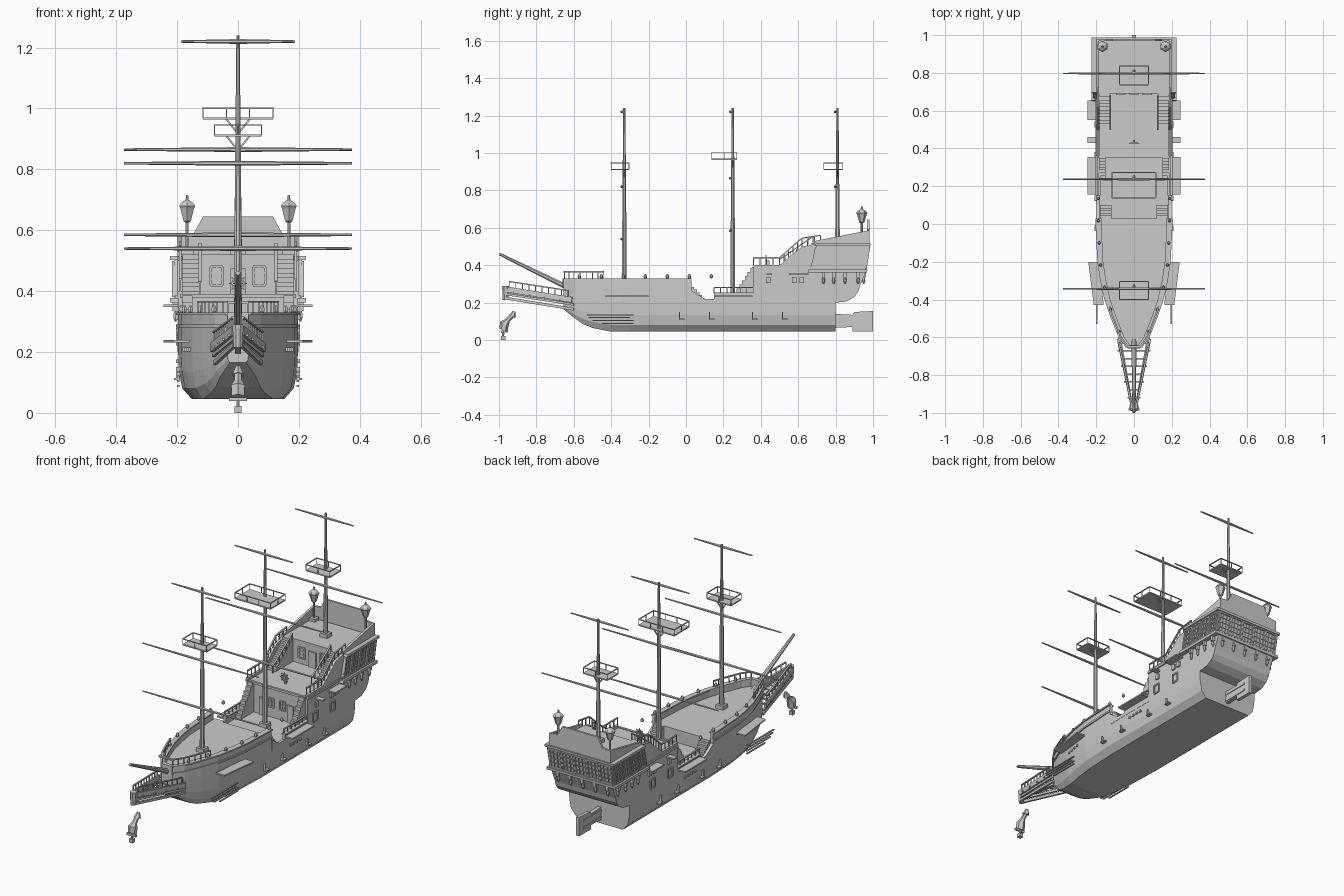
import bpy, bmesh, math
from mathutils import Vector

OUT = [(-.655, .035), (-.6, .075), (-.5, .115), (-.4, .15), (-.3, .172), (-.2, .187), (0, .197), (1, .197)]

def hw(y):
    """half width of the hull at y"""
    for (a, wa), (b, wb) in zip(OUT, OUT[1:]):
        if y <= b:
            return wa + (wb - wa) * max(0, y - a) / (b - a)
    return OUT[-1][1]

def loft(bm, rings):
    vs = [[bm.verts.new(p) for p in r] for r in rings]
    n = len(vs[0])
    for a, b in zip(vs, vs[1:]):
        for i in range(n):
            j = (i + 1) % n
            bm.faces.new((a[i], a[j], b[j], b[i]))
    bm.faces.new(vs[0])
    bm.faces.new(vs[-1][::-1])

def box(bm, x0, x1, y0, y1, z0, z1):
    loft(bm, [[(x0, y0, z), (x1, y0, z), (x1, y1, z), (x0, y1, z)] for z in (z0, z1)])

def prism(bm, prof, x0, x1):
    loft(bm, [[(x, y, z) for y, z in prof] for x in (x0, x1)])

def axes(p, q):
    d = (Vector(q) - Vector(p)).normalized()
    s = d.cross(Vector((0, 0, 1)))
    s = s.normalized() if s.length > .01 else Vector((1, 0, 0))
    return s, s.cross(d)

def beam(bm, p, q, w, h=None):
    s, u = axes(p, q)
    s, u = s * w / 2, u * (h or w) / 2
    loft(bm, [[Vector(e) + s * a + u * b for a, b in ((-1, -1), (1, -1), (1, 1), (-1, 1))] for e in (p, q)])

def spar(bm, pr, n=8):
    s, u = axes(pr[0][0], pr[-1][0])
    loft(bm, [[Vector(p) + r * (s * math.cos(t) + u * math.sin(t))
               for t in (2 * math.pi * (i + .5) / n for i in range(n))] for p, r in pr])

def strip(bm, ys, out, inn, z0, z1):
    """band that follows the hull outline"""
    loft(bm, [[(hw(y) + out, y, z0), (hw(y) + out, y, z1), (hw(y) - inn, y, z1), (hw(y) - inn, y, z0)] for y in ys])

def rail(bm, pts, h, gap=.035, t=.006):
    """handrail with posts along base points"""
    up = Vector((0, 0, h))
    for p, q in zip(pts, pts[1:]):
        p, q = Vector(p), Vector(q)
        beam(bm, p + up, q + up, t * 1.5, t)
        n = max(1, round((q - p).length / gap))
        for i in range(n + 1):
            c = p.lerp(q, i / n)
            beam(bm, c, c + up, t * .8)

def lattice(bm, o, u, v, nu, nv, w):
    o, u, v = Vector(o), Vector(u), Vector(v)
    for i in range(nu + 1):
        k = w * (2 if i in (0, nu) else 1)
        beam(bm, o + u * i / nu, o + u * i / nu + v, k)
    for j in range(nv + 1):
        k = w * (2 if j in (0, nv) else 1)
        beam(bm, o + v * j / nv, o + v * j / nv + u, k)

def stairs(bm, x0, x1, y0, z0, y1, z1, n):
    for i in range(n):
        a, b = y0 + (y1 - y0) * i / n, y1
        box(bm, x0, x1, min(a, b), max(a, b), z0 + (z1 - z0) * i / n, z0 + (z1 - z0) * (i + 1) / n)

def part(name, build, mirror=False):
    bm = bmesh.new()
    build(bm)
    bmesh.ops.remove_doubles(bm, verts=bm.verts, dist=1e-5)
    bmesh.ops.dissolve_degenerate(bm, edges=bm.edges, dist=1e-5)
    bmesh.ops.recalc_face_normals(bm, faces=bm.faces)
    me = bpy.data.meshes.new(name)
    bm.to_mesh(me)
    bm.free()
    ob = bpy.data.objects.new(name, me)
    bpy.context.collection.objects.link(ob)
    if mirror:
        ob.modifiers.new("Mirror", 'MIRROR').use_clip = False

# hull with stepped decks: y, keel height, deck height
ST = [(-.655, .165, .285), (-.6, .12, .285), (-.55, .085, .285), (-.5, .065, .285), (-.4, .045, .285),
      (-.3, .045, .285), (-.2, .045, .285), (0, .045, .285), (.03, .045, .285), (.03, .045, .21), (.36, .045, .21),
      (.36, .045, .385), (.69, .045, .385), (.69, .045, .52), (.8, .045, .52), (.8, .2, .52), (.86, .207, .52),
      (.9, .23, .52), (.922, .26, .52), (.93, .29, .52), (.96, .36, .52)]

def hull(bm):
    rings = []
    for y, zb, zt in ST:
        zm, w = max(.209, zb + .02), hw(y)
        fx = (1, 1, 1, 1, 1) if zb >= .2 and y > 0 else (.77, .93, .985, 1, 1)
        zs = [zb + (zm - zb) * t for t in (0, .22, .55, 1)] + [zt]
        r = [(w * f, y, z) for f, z in zip(fx, zs)]
        rings.append(r + [(-x, y, z) for x, y, z in r[::-1]])
    loft(bm, rings)
part("hull", hull)

# forecastle and waist bulwarks, quarterdeck and poop side walls
FY = [-.655, -.6, -.5, -.4, -.3, -.2, 0, .03]
def bulwarks(bm):
    strip(bm, FY, 0, .018, .28, .322)
    strip(bm, FY, .007, .024, .322, .33)
    strip(bm, FY, .006, 0, .28, .29)
    box(bm, 0, .035, -.66, -.64, .28, .33)
    prism(bm, [(.03, .2), (.03, .265), (.1, .22), (.15, .22), (.15, .25), (.36, .25), (.36, .2)], .182, .198)
    prism(bm, [(.36, .38), (.36, .4), (.5, .4), (.62, .5), (.7, .515), (.7, .38)], .183, .199)
    prism(bm, [(.69, .515), (.69, .53), (.97, .585), (.975, .51)], .185, .199)
    strip(bm, [.36, .7], .008, 0, .375, .388)
    strip(bm, [.15, .36], .006, .02, .246, .254)
part("bulwarks", bulwarks, True)

def railings(bm):
    rail(bm, [(hw(y) - .006, y, .33) for y in (-.65, -.6, -.5, -.44)], .035)
    box(bm, 0, .035, -.656, -.644, .36, .368)
    rail(bm, [(.19, .15, .25), (.19, .36, .25)], .03)
    rail(bm, [(.19, .36, .4), (.19, .5, .4), (.19, .62, .505), (.19, .72, .52)], .04)
    rail(bm, [(.125, .5, .39), (.125, .68, .515)], .04)
    for i in range(7):
        y = -.57 + .1175 * i
        x = hw(y) - .008
        spar(bm, [((x, y, .325 if i < 6 else .33), .004), ((x, y, .335), .009), ((x, y, .343), .009), ((x, y, .352), .004)], 6)
part("railings", railings, True)

# stairs
def steps(bm):
    stairs(bm, .127, .182, .53, .385, .69, .52, 9)
    stairs(bm, .12, .18, .1, .21, .03, .285, 5)
    stairs(bm, .15, .184, .24, .21, .36, .385, 8)
part("stairs", steps, True)

# stern gallery with lattice windows
def gallery(bm):
    prism(bm, [(.66, .37), (.96, .37), (.982, .51), (.7, .51)], .192, .21)
    prism(bm, [(.65, .362), (.968, .362), (.97, .378), (.655, .378)], .19, .224)
    prism(bm, [(.69, .502), (.985, .502), (.987, .516), (.695, .516)], .19, .224)
    for i in range(4):
        lattice(bm, (.213, .672 + i * .072, .385), (0, .06, 0), (0, .022, .11), 3, 4, .004)
    for y in (.735, .79, .85, .92):
        box(bm, .196, .215, y - .008, y + .008, .335, .365)
        spar(bm, [((.205, y, .3), .003), ((.205, y, .315), .009), ((.205, y, .335), .006)], 6)
part("side_gallery", gallery, True)

def stern(bm):
    prism(bm, [(.94, .37), (.957, .37), (.979, .51), (.96, .51)], -.21, .21)
    prism(bm, [(.94, .362), (.968, .362), (.97, .378), (.94, .378)], -.224, .224)
    prism(bm, [(.95, .502), (.985, .502), (.987, .516), (.95, .516)], -.224, .224)
    for i in range(5):
        lattice(bm, (-.2 + i * .0815, .963, .385), (.072, 0, 0), (0, .017, .11), 3, 4, .004)
        x = -.16 + i * .08
        box(bm, x - .008, x + .008, .935, .962, .335, .365)
        spar(bm, [((x, .95, .3), .003), ((x, .95, .315), .009), ((x, .95, .335), .006)], 6)
    loft(bm, [[(-.199, y, .51), (.199, y, .51), (.199, y, .585), (.145, y, .59), (.115, y, .645),
               (-.115, y, .645), (-.145, y, .59), (-.199, y, .585)] for y in (.968, .98)])
part("stern_gallery_and_taffrail", stern)

def lantern(bm):
    box(bm, .147, .187, .92, .96, .52, .535)
    spar(bm, [((.167, .94, z), r) for z, r in ((.535, .006), (.625, .006), (.63, .014), (.672, .026), (.68, .03),
                                              (.69, .022), (.7, .006), (.715, .004))], 6)
part("stern_lantern", lantern, True)

# channels, wales, gun ports
def fittings(bm):
    for y0, y1, z in ((.55, .655, .352), (.43, .46, .352), (.155, .355, .235)):
        box(bm, .195, .245, y0, y1, z - .004, z + .004)
    loft(bm, [[(.16, -.43, z), (.213, -.43, z), (.242, -.2, z), (.185, -.2, z)] for z in (.231, .239)])
    for y0, y1, z in ((-.53, -.28, .135), (-.52, -.3, .12), (-.5, -.28, .105), (-.45, -.28, .088)):
        beam(bm, (.196, y0, z), (.196, y1, z), .008, .006)
    for y in (-.02, .14, .37, .53):
        box(bm, .19, .204, y - .018, y - .012, .11, .15)
        box(bm, .19, .21, y - .018, y + .012, .108, .115)
    for y in (.43, .59):
        lattice(bm, (.199, y - .02, .225), (0, .04, 0), (0, 0, .05), 1, 1, .004)
    for y in (.44, .58, .62):
        box(bm, .19, .206, y - .012, y + .012, .305, .335)
    for i in range(4):
        for y, z in ((-.365 + .03 * i, .208), (.2 + .03 * i, .17)):
            box(bm, hw(y) - .01, hw(y) + .006, y - .006, y + .006, z - .006, z + .006)
    # cabin doors and windows on the bulkheads
    box(bm, .07, .11, .352, .362, .21, .31)
    lattice(bm, (.02, .358, .27), (.035, 0, 0), (0, 0, .05), 2, 2, .004)
    lattice(bm, (.05, .688, .42), (.04, 0, 0), (0, 0, .06), 2, 3, .004)
    box(bm, 0, .025, .682, .692, .385, .475)
    box(bm, 0, .19, .352, .365, .377, .39)
part("hull_fittings", fittings, True)

# masts, yards and lookout platforms
def mast(y, z0, yards, pz, px, py0, py1):
    def build(bm):
        box(bm, -.024, .024, y - .022, y + .022, z0, z0 + .022)
        spar(bm, [((0, y, z0), .014), ((0, y, .75), .011), ((0, y, 1.24), .006)])
        for z, l in [(z, .375) for z in yards] + [(1.22, .187)]:
            spar(bm, [((-l, y - .013, z), .004), ((0, y - .013, z), .008), ((l, y - .013, z), .004)], 6)
        box(bm, -px, px, py0, py1, pz - .004, pz + .003)
        rail(bm, [(-px, py0, pz), (px, py0, pz), (px, py1, pz), (-px, py1, pz), (-px, py0, pz)], .034, .07, .004)
        for s in (-1, 1):
            beam(bm, (0, y, pz - .05), (s * .04, y, pz), .006)
    return build
part("foremast", mast(-.33, .285, (.82, .54), .912, .077, -.4, -.305))
part("mainmast", mast(.25, .21, (.865, .585), .967, .115, .137, .272))
part("mizzenmast", mast(.81, .52, (.82,), .912, .077, .737, .837))

# bowsprit and beakhead
part("bowsprit", lambda bm: spar(bm, [((0, -.6, .265), .016), ((0, -.997, .46), .008)]))

def beak(bm):
    for a, b, w, h in (((.075, -.6, .165), (.01, -.97, .225), .012, .014), ((.08, -.6, .19), (.012, -.96, .245), .01, .012),
                       ((.085, -.61, .215), (.014, -.955, .27), .012, .03)):
        beam(bm, a, b, w, h)
    rail(bm, [(.08, -.63, .235), (.016, -.945, .283)], .03, .035)
    for i in range(8):
        t = i / 8
        x, y, z = .083 - .069 * t, -.63 - .33 * t, .21 + .052 * t
        beam(bm, (0, y, z), (x + (.012 if i % 2 else 0), y, z), .008)
part("beakhead", beak, True)

def beak_centre(bm):
    beam(bm, (0, -.62, .2), (0, -.97, .255), .02, .02)
    spar(bm, [((0, -.965, .215), .016), ((0, -.965, .29), .02)], 8)
part("beakhead_centre", beak_centre)

def figurehead(bm):
    box(bm, -.012, .012, -.99, -.966, 0, .022)
    spar(bm, [((0, -.978, .022), .005), ((0, -.976, .045), .007)], 6)
    beam(bm, (-.03, -.982, .045), (.03, -.982, .045), .012)
    spar(bm, [((0, -.976, .05), .024), ((0, -.972, .085), .026), ((0, -.955, .105), .014), ((0, -.93, .13), .012)], 6)
    spar(bm, [((0, -.93, .125), .02), ((0, -.918, .153), .008)], 6)
part("figurehead", figurehead)

# rudder
def rudder(bm):
    prism(bm, [(.79, .065), (.89, .07), (.89, .045), (1, .045), (1, .155), (.9, .15), (.89, .135), (.79, .14)], -.01, .01)
    for z in (.08, .12):
        box(bm, -.014, .014, .8, .96, z - .006, z + .006)
part("rudder", rudder)

# steering wheel
def wheel(bm):
    box(bm, -.006, .006, .434, .446, .385, .425)
    n, c = 8, Vector((0, .428, .425))
    d = [Vector((math.cos(2 * math.pi * i / n), 0, math.sin(2 * math.pi * i / n))) for i in range(n)]
    for i in range(n):
        beam(bm, c, c + d[i] * .03, .004)
        beam(bm, c + d[i] * .02, c + d[(i + 1) % n] * .02, .005)
part("steering_wheel", wheel)
